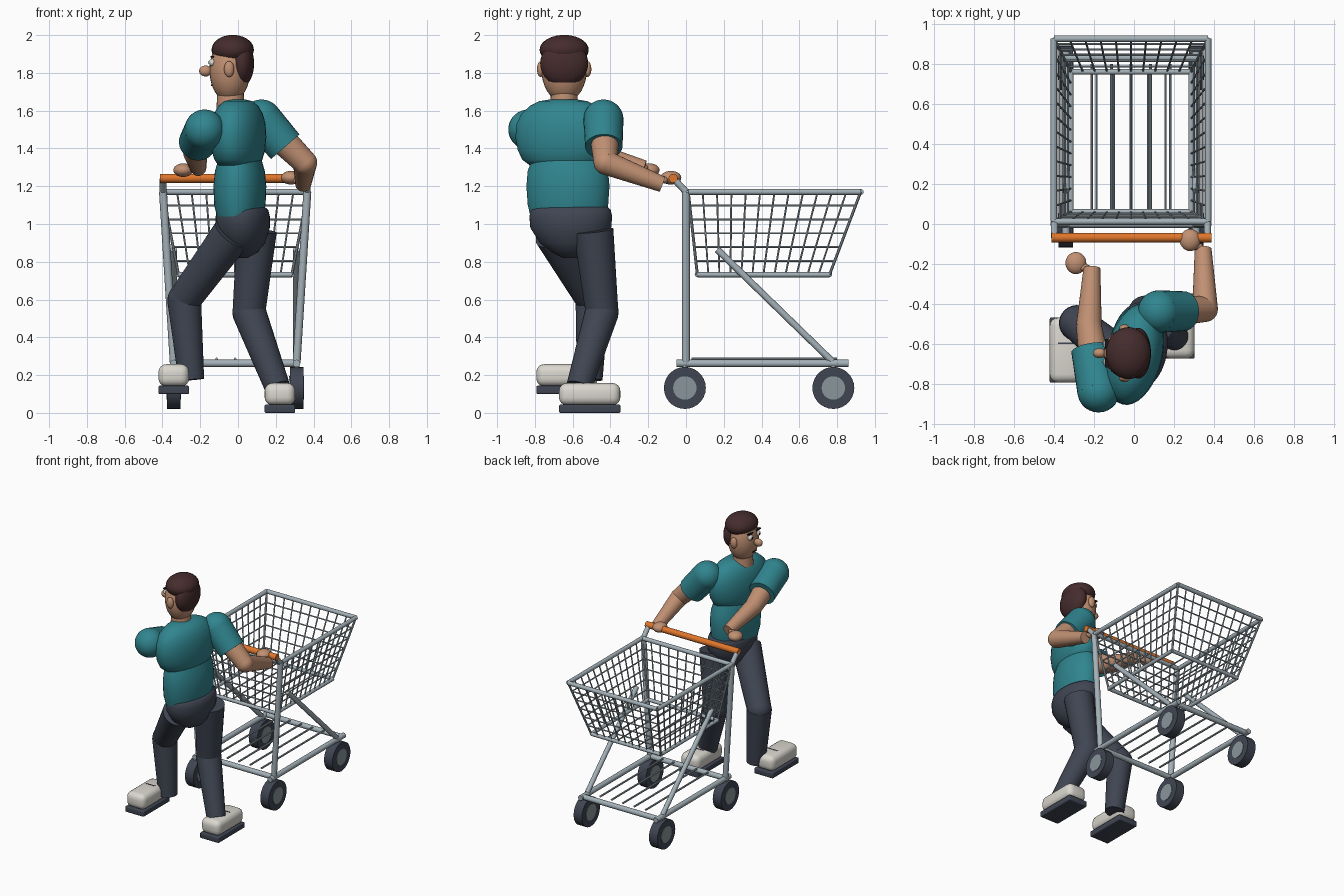
import bpy, bmesh, math
from mathutils import Vector, Matrix

cube = bpy.data.objects.get("Cube")
if cube:
    bpy.data.objects.remove(cube, do_unlink=True)


def material(name, rgb):
    m = bpy.data.materials.new(name)
    m.use_nodes = True
    m.diffuse_color = (*rgb, 1)
    m.node_tree.nodes["Principled BSDF"].inputs["Base Color"].default_value = (*rgb, 1)
    return m


skin = material("skin", (.53, .28, .17))
teal = material("teal shirt", (.03, .235, .275))
slate = material("slate", (.05, .06, .085))
steel = material("steel", (.37, .44, .48))
hub_grey = material("hub grey", (.25, .3, .33))
orange = material("orange grip", (.74, .18, .025))
brown = material("brown hair", (.06, .025, .026))
cream = material("off white", (.7, .68, .62))
black = material("black", (.01, .01, .012))


def finish(name, bm, mat, angle=40):
    bmesh.ops.recalc_face_normals(bm, faces=bm.faces)
    me = bpy.data.meshes.new(name)
    bm.to_mesh(me)
    bm.free()
    me.materials.append(mat)
    ob = bpy.data.objects.new(name, me)
    bpy.context.collection.objects.link(ob)
    bpy.ops.object.select_all(action='DESELECT')
    ob.select_set(True)
    bpy.context.view_layer.objects.active = ob
    bpy.ops.object.shade_smooth_by_angle(angle=math.radians(angle))


def add_rod(bm, p, q, r1, r2, sides):
    p, q = Vector(p), Vector(q)
    rot = (q - p).to_track_quat('Z', 'Y').to_matrix().to_4x4()
    bmesh.ops.create_cone(bm, cap_ends=True, segments=sides, radius1=r1, radius2=r2,
                          depth=(q - p).length, matrix=Matrix.Translation((p + q) / 2) @ rot)


def rods(name, pairs, r, mat, sides=12):
    bm = bmesh.new()
    for p, q in pairs:
        add_rod(bm, p, q, r, r, sides)
    finish(name, bm, mat)


def limb(name, p, q, r1, r2, mat):
    bm = bmesh.new()
    add_rod(bm, p, q, r1, r2, 28)
    finish(name, bm, mat)


def ball(name, c, radii, mat):
    bm = bmesh.new()
    m = Matrix.Translation(c) @ Matrix.Diagonal((*radii, 1))
    bmesh.ops.create_uvsphere(bm, u_segments=28, v_segments=18, radius=1, matrix=m)
    finish(name, bm, mat, 60)


def box(name, c, size, mat, bevel=0):
    bm = bmesh.new()
    bmesh.ops.create_cube(bm, size=1, matrix=Matrix.Translation(c) @ Matrix.Diagonal((*size, 1)))
    if bevel:
        bmesh.ops.bevel(bm, geom=bm.edges[:], offset=bevel, segments=4, profile=.5, affect='EDGES')
    finish(name, bm, mat)


def loft(name, center, rings, mat, yaw, sides=36):
    # Stack of ellipses (z, x radius, y radius)
    bm = bmesh.new()
    turn = Matrix.Rotation(math.radians(yaw), 3, 'Z')
    loops = []
    for z, rx, ry in rings:
        loop = []
        for i in range(sides):
            a = math.tau * i / sides
            loop.append(bm.verts.new(turn @ Vector((rx * math.cos(a), ry * math.sin(a), 0))
                                     + Vector((*center, z))))
        loops.append(loop)
    for a, b in zip(loops, loops[1:]):
        for i in range(sides):
            j = (i + 1) % sides
            bm.faces.new((a[i], a[j], b[j], b[i]))
    bm.faces.new(loops[0][::-1])
    bm.faces.new(loops[-1])
    finish(name, bm, mat, 60)


def lerp(a, b, t):
    return Vector(a).lerp(Vector(b), t)


# Basket: two rims joined by a wire grid
CX = -.015


def corners(hw, y0, y1, z):
    return [(CX - hw, y0, z), (CX + hw, y0, z), (CX + hw, y1, z), (CX - hw, y1, z)]


def loop_pairs(c):
    return [(c[i], c[(i + 1) % 4]) for i in range(4)]


top = corners(.385, .012, .925, 1.17)
low = corners(.3, .06, .76, .732)
rods("basket_top_rim", loop_pairs(top), .016, steel)
rods("basket_bottom_rim", loop_pairs(low), .014, steel)
rods("basket_corner_wires", list(zip(top, low)), .008, steel, 8)
grid = []
for k in range(1, 6):
    grid += loop_pairs([lerp(a, b, k / 6) for a, b in zip(top, low)])
for i in range(4):
    j = (i + 1) % 4
    n = 10 if i % 2 == 0 else 12
    for k in range(1, n):
        grid.append((lerp(top[i], top[j], k / n), lerp(low[i], low[j], k / n)))
for k in range(-2, 3):
    grid.append(((CX + .086 * k, .06, .732), (CX + .086 * k, .76, .732)))
rods("basket_wires", grid, .005, steel, 8)

# Cart frame, rack and wheels
rods("base_frame", loop_pairs(corners(.325, 0, .83, .262)), .02, steel)
rods("rack_wires", [((CX + .098 * k, .03, .286), (CX + .098 * k, .8, .286))
                    for k in range(-2, 3)], .007, steel, 8)
for side, s in (("right", -1), ("left", 1)):
    x = CX + s * .325
    neck_top = (CX + s * .382, 0, 1.17)
    rods(side + "_upright", [((x, 0, .262), neck_top)], .021, steel, 16)
    rods(side + "_handle_neck", [(neck_top, (CX + s * .382, -.065, 1.24))], .018, steel)
    rods(side + "_brace", [((x, .165, .865), (x, .775, .272))], .018, steel)
    rods(side + "_base_rail", [((x, -.05, .262), (x, .86, .262))], .02, steel)
    for end, y in (("near", -.006), ("far", .78)):
        w = side + "_" + end
        limb(w + "_tyre", (x - .036, y, .132), (x + .036, y, .132), .111, .111, slate)
        limb(w + "_hub", (x - .039, y, .132), (x + .039, y, .132), .062, .062, hub_grey)
        rods(w + "_stem", [((x, y, .22), (x, y, .262))], .016, steel)
rods("handle_grip", [((CX - .398, -.068, 1.242), (CX + .402, -.068, 1.242))], .024, orange, 20)

# Torso and hips
loft("chest", (.002, -.65), [(1.31, .1, .18), (1.34, .12, .22), (1.39, .134, .245), (1.46, .14, .258),
     (1.53, .136, .252), (1.585, .122, .225), (1.625, .1, .18), (1.65, .07, .13), (1.658, .04, .08)],
     teal, -13)
loft("belly", (.01, -.625), [(1.04, .12, .2), (1.1, .134, .215), (1.2, .138, .222), (1.28, .13, .215),
     (1.35, .11, .19)], teal, -8)
loft("hips", (.025, -.61), [(.82, .025, .04), (.85, .08, .1), (.9, .118, .165), (.98, .143, .215),
     (1.04, .143, .22), (1.075, .134, .212), (1.095, .11, .19)], slate, -5)

# Arms: sleeve, upper arm, forearm, hand
arms = {
    "left": ((-.177, -.835, 1.5), (-.215, -.625, 1.43), (-.225, -.51, 1.375), (-.21, -.22, 1.295), (-.29, -.195, 1.285)),
    "right": ((.125, -.437, 1.553), (.25, -.435, 1.41), (.355, -.425, 1.325), (.345, -.125, 1.21), (.28, -.08, 1.245)),
}
for side, (shoulder, cuff, elbow, wrist, hand) in arms.items():
    ball(side + "_shoulder", shoulder, (.106,) * 3, teal)
    limb(side + "_sleeve", shoulder, cuff, .106, .099, teal)
    limb(side + "_upper_arm", shoulder, elbow, .085, .064, skin)
    ball(side + "_elbow", elbow, (.064,) * 3, skin)
    limb(side + "_forearm", elbow, wrist, .064, .042, skin)
    ball(side + "_hand", hand, (.052, .055, .036), skin)
    ball(side + "_thumb", lerp(hand, wrist, .5) + Vector((0, -.01, .005)), (.034, .018, .018), skin)

# Legs and shoes
legs = {
    "left": ((-.03, -.7, .95), (-.285, -.495, .6), (-.247, -.51, .175), (-.34, -.63, .1)),
    "right": ((.1, -.49, .965), (.058, -.445, .535), (.207, -.565, .14), (.222, -.51, 0)),
}
for side, (hip, knee, ankle, (x, y, z)) in legs.items():
    limb(side + "_thigh", hip, knee, .106, .087, slate)
    ball(side + "_knee", knee, (.088,) * 3, slate)
    limb(side + "_shin", knee, ankle, .09, .068, slate)
    box(side + "_sole", (x, y, z + .022), (.162, .325, .044), slate, .008)
    box(side + "_shoe", (x, y, z + .099), (.162, .325, .118), cream, .042)
    box(side + "_lace", (x, y + .035, z + .157), (.08, .008, .006), slate)

# Head, facing -x
HY = -.645
limb("neck", (-.04, HY, 1.61), (-.04, HY, 1.7), .074, .07, skin)
ball("head", (-.043, HY, 1.815), (.108, .12, .17), skin)
ball("hair_cap", (-.028, HY, 1.922), (.112, .13, .079), brown)
ball("hair_back", (.02, HY, 1.85), (.065, .127, .122), brown)
ball("nose", (-.172, HY, 1.81), (.034, .025, .029), skin)
box("mouth", (-.139, HY, 1.735), (.01, .045, .007), black)
for side, s in (("left", -1), ("right", 1)):
    ball(side + "_ear", (-.047, HY + s * .124, 1.82), (.027, .02, .042), skin)
    ball(side + "_eye", (-.136, HY + s * .045, 1.855), (.018, .024, .02), cream)
    ball(side + "_pupil", (-.149, HY + s * .045, 1.855), (.008, .01, .01), black)
    box(side + "_brow", (-.136, HY + s * .047, 1.886), (.018, .05, .008), black)
